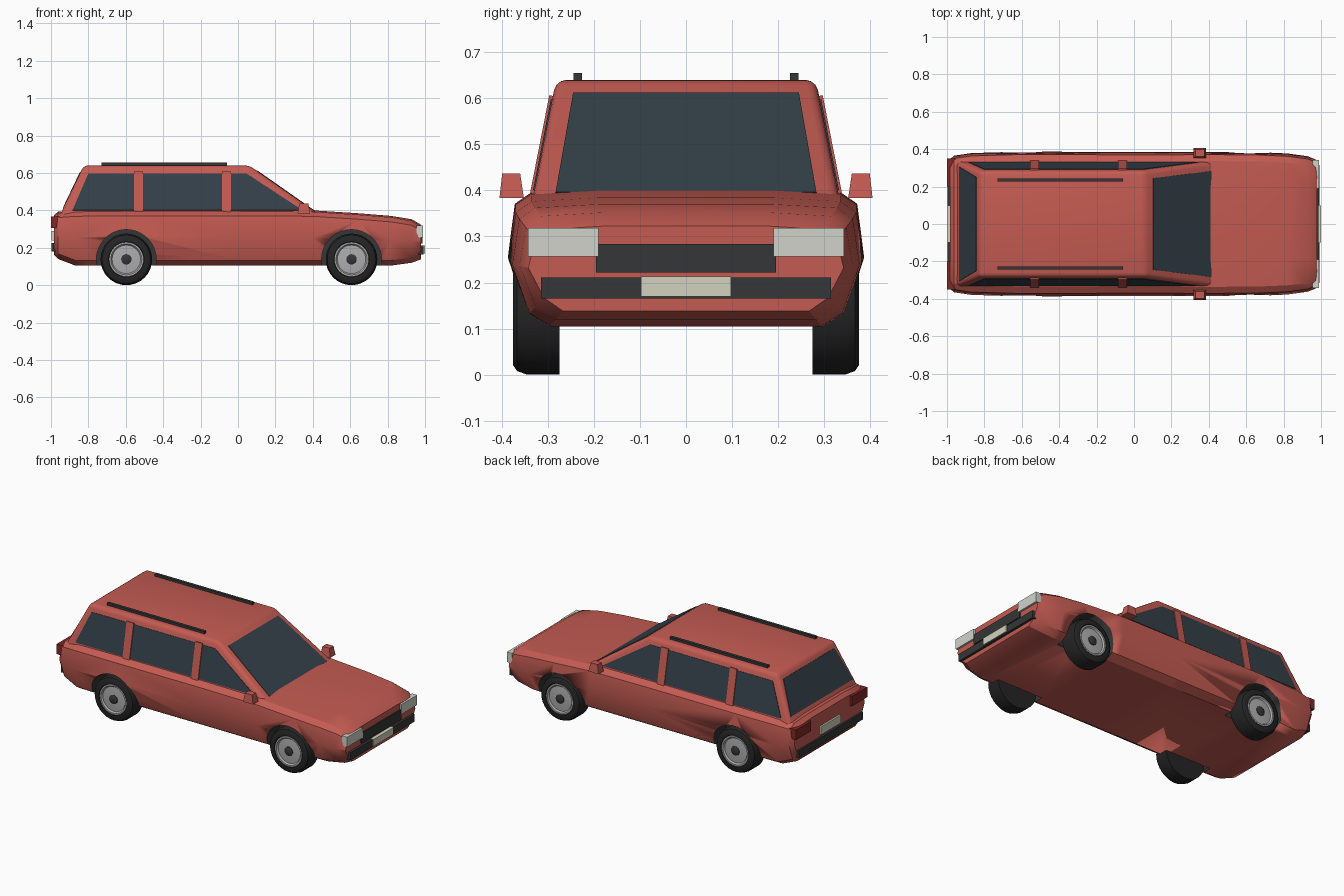
import bpy, bmesh, math
from mathutils import Vector

if "Cube" in bpy.data.objects:
    bpy.data.objects.remove(bpy.data.objects["Cube"])


def mat(name, rgb):
    m = bpy.data.materials.new(name)
    m.diffuse_color = (*rgb, 1)
    m.use_nodes = True
    m.node_tree.nodes["Principled BSDF"].inputs["Base Color"].default_value = m.diffuse_color
    return m


RED = mat("paint", (0.55, 0.105, 0.085))
GLASS = mat("glass", (0.035, 0.052, 0.068))
DARK = mat("dark_trim", (0.035, 0.037, 0.038))
TYRE = mat("rubber", (0.018, 0.018, 0.018))
RIM = mat("rim", (0.42, 0.42, 0.43))
LAMP = mat("lamp", (0.65, 0.65, 0.60))
PLATE = mat("plate", (0.65, 0.65, 0.52))
TAIL = mat("tail_lamp", (0.22, 0.02, 0.02))


def finish(name, bm, material, smooth=None):
    bmesh.ops.recalc_face_normals(bm, faces=bm.faces)
    me = bpy.data.meshes.new(name)
    bm.to_mesh(me)
    bm.free()
    me.materials.append(material)
    ob = bpy.data.objects.new(name, me)
    bpy.context.collection.objects.link(ob)
    if smooth:
        bpy.ops.object.select_all(action='DESELECT')
        ob.select_set(True)
        bpy.context.view_layer.objects.active = ob
        bpy.ops.object.shade_smooth_by_angle(angle=math.radians(smooth))
    return ob


def loft(name, rings, material, smooth=None, bevel=None):
    """Skin closed rings of points and cap both ends."""
    bm = bmesh.new()
    vs = [[bm.verts.new(p) for p in r] for r in rings]
    n = len(vs[0])
    for a, b in zip(vs, vs[1:]):
        for i in range(n):
            j = (i + 1) % n
            bm.faces.new((a[i], a[j], b[j], b[i]))
    bm.faces.new(vs[0])
    bm.faces.new(vs[-1])
    if bevel:
        edges = [e for e in bm.edges if any(v in vs[-1] for v in e.verts)]
        bmesh.ops.bevel(bm, geom=edges, offset=bevel, segments=3,
                        profile=0.5, affect='EDGES')
    return finish(name, bm, material, smooth)


def box(name, x, y, z, material):
    rings = [[(x[0], y[0], h), (x[1], y[0], h), (x[1], y[1], h), (x[0], y[1], h)] for h in z]
    return loft(name, rings, material)


def slab(name, pts, t, material):
    """Thin plate centred on a flat outline."""
    p = [Vector(q) for q in pts]
    n = (p[1] - p[0]).cross(p[2] - p[0]).normalized() * t
    return loft(name, [[q - n for q in p], [q + n for q in p]], material)


def lathe(name, profile, cx, cz, side, material, n=32):
    """Spin (radius, y) points about a sideways axle."""
    rings = [[(cx + r * math.cos(2 * math.pi * i / n), side * y,
               cz + r * math.sin(2 * math.pi * i / n)) for i in range(n)] for r, y in profile]
    return loft(name, rings, material, 35)


# Lower body: (x, half width, underside z, top z)
stations = [(-0.985, .345, .165, .375), (-0.962, .365, .14, .395), (-0.87, .379, .105, .402),
            (-0.6, .387, .105, .405), (0, .385, .105, .405), (0.4, .386, .105, .402),
            (0.65, .385, .105, .386), (0.82, .377, .105, .372), (0.93, .362, .12, .354),
            (0.978, .342, .138, .325)]
rings = []
for x, w, b, t in stations:
    half = [(.78 * w, b), (.9 * w, b + .028), (w, b + .5 * (t - b)), (.96 * w, t - .034),
            (.87 * w, t - .010), (.5 * w, t - .002)]
    rings.append([(x, y, z) for y, z in half] + [(x, -y, z) for y, z in reversed(half)])
body = loft("body", rings, RED, 30)
body.data.materials.append(DARK)

# Wheel arches cut into the body, with dark lining
AXLES = (-0.597, 0.607)
for cx in AXLES:
    for s in (-1, 1):
        cutter = lathe("arch_cutter", [(.16, .25), (.16, .5)], cx, .137, s, DARK, 48)
        cutter.hide_render = True
        mod = body.modifiers.new("arch", 'BOOLEAN')
        mod.operation = 'DIFFERENCE'
        mod.solver = 'EXACT'
        mod.material_mode = 'TRANSFER'
        mod.object = cutter
        bpy.context.view_layer.objects.active = body
        bpy.ops.object.modifier_apply(modifier=mod.name)
        bpy.data.objects.remove(cutter)


# Cabin: sloping planes for windscreen, tailgate and sides
def front_x(z): return .06 + 1.43 * (.64 - z)
def rear_x(z): return -.825 - .478 * (.64 - z)
def side_y(z): return .335 - .196 * (z - .37)


def cabin_ring(z):
    y = side_y(z)
    return [(rear_x(z), -y, z), (front_x(z), -y, z), (front_x(z), y, z), (rear_x(z), y, z)]


loft("cabin", [cabin_ring(.37), cabin_ring(.64)], RED, 30, .022)


def cross_glass(name, fx, lo, hi):
    (z0, y0), (z1, y1) = lo, hi
    slab(name, [(fx(z0), -y0, z0), (fx(z0), y0, z0), (fx(z1), y1, z1), (fx(z1), -y1, z1)],
         .003, GLASS)


cross_glass("windscreen", front_x, (.394, .283), (.61, .245))
cross_glass("rear_window", rear_x, (.415, .305), (.605, .25))

for s in (-1, 1):
    # Side glass band with two pillars over it
    def on_side(pts):
        return [(x, s * side_y(z), z) for x, z in pts]
    slab("side_windows", on_side([(-.885, .4), (.345, .4), (.045, .597), (-.80, .597)]), .003, GLASS)
    for px in (-.533, -.062):
        slab("pillar", on_side([(px - .024, .39), (px + .024, .39), (px + .024, .605),
                                (px - .024, .605)]), .008, RED)
    # Roof rail
    box("roof_rail", (-.73, -.06), sorted((s * .226, s * .244)), (.636, .655), DARK)
    # Door mirror, narrower at the top
    loft("door_mirror", [[(x0, s * y0, z), (x1, s * y0, z), (x1, s * y1, z), (x0, s * y1, z)]
                         for x0, x1, y0, y1, z in ((.318, .386, .352, .405, .383),
                                                   (.328, .376, .36, .399, .437))], RED)
    # Lamps
    box("headlamp", (.955, .99), sorted((s * .19, s * .343)), (.256, .318), LAMP)
    box("tail_lamp", (-1.0, -.955), sorted((s * .2, s * .35)), (.305, .367), TAIL)
    # Wheels
    for cx in AXLES:
        lathe("tyre", [(.09, .275), (.138, .275), (.138, .345), (.13, .367), (.118, .375),
                       (.095, .375), (.088, .358)], cx, .138, s, TYRE)
        lathe("wheel_rim", [(.092, .34), (.092, .373), (.083, .373), (.076, .364),
                            (.03, .368)], cx, .138, s, RIM)
        lathe("wheel_hub", [(.028, .35), (.028, .372), (.022, .376)], cx, .138, s, DARK, 16)

# Nose and tail trim
box("grille", (.955, .986), (-.195, .195), (.222, .284), DARK)
box("front_bumper", (.955, .993), (-.315, .315), (.165, .211), DARK)
box("front_plate", (.96, 1.0), (-.098, .098), (.17, .213), PLATE)
box("rear_bumper", (-.996, -.955), (-.315, .315), (.18, .225), DARK)
box("rear_plate", (-.996, -.96), (-.098, .098), (.24, .29), PLATE)
